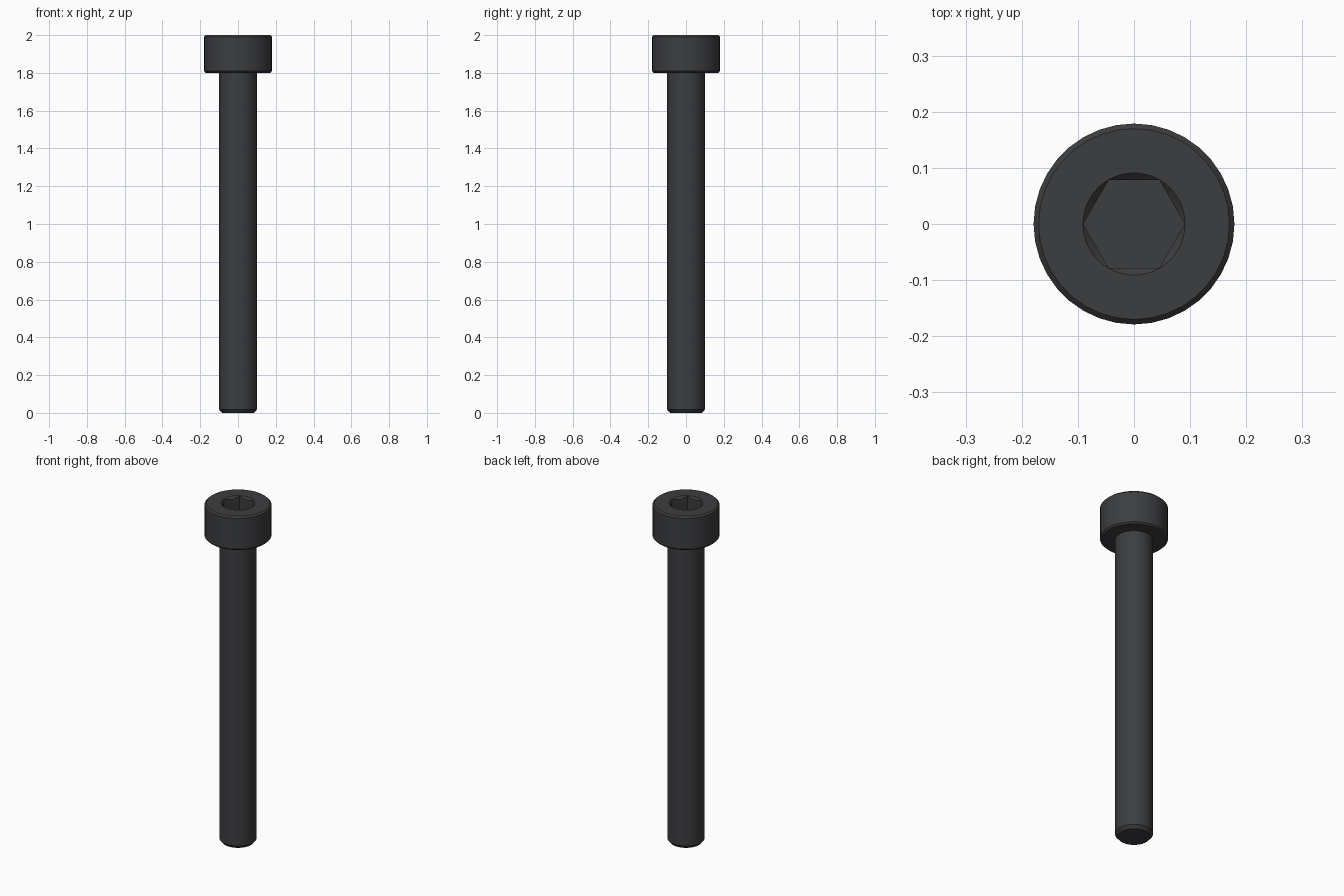
import bpy, bmesh, math
from mathutils import Matrix, Vector

if "Cube" in bpy.data.objects:
    bpy.data.objects.remove(bpy.data.objects["Cube"])

SIDES = 36


def lathe(name, profile, sides):
    """Revolve (radius, z) points around z, with flat caps at both ends."""
    bm = bmesh.new()
    rings = []
    for r, z in profile:
        rings.append([bm.verts.new((r * math.cos(2 * math.pi * i / sides),
                                    r * math.sin(2 * math.pi * i / sides), z))
                      for i in range(sides)])
    for a, b in zip(rings, rings[1:]):
        for i in range(sides):
            j = (i + 1) % sides
            bm.faces.new((a[i], a[j], b[j], b[i]))
    bm.faces.new(rings[0][::-1])
    bm.faces.new(rings[-1])
    bmesh.ops.recalc_face_normals(bm, faces=bm.faces)
    mesh = bpy.data.meshes.new(name)
    bm.to_mesh(mesh)
    bm.free()
    obj = bpy.data.objects.new(name, mesh)
    bpy.context.collection.objects.link(obj)
    return obj


# Screw body: chamfered tip, shank, head with chamfered rims
screw = lathe("cap_screw", [
    (0.085, 0.0), (0.1, 0.018), (0.1, 1.8), (0.17, 1.8),
    (0.179, 1.809), (0.179, 1.991), (0.17, 2.0)], SIDES)

# Hex socket and its conical lead-in
cutters = [lathe("lead_in_cutter", [(0.012, 1.921), (0.111, 2.02)], 48),
           lathe("hex_socket_cutter", [(0.0905, 1.9), (0.0905, 2.05)], 6)]
bpy.context.view_layer.objects.active = screw
screw.select_set(True)
for cutter in cutters:
    mod = screw.modifiers.new(cutter.name, "BOOLEAN")
    mod.operation = "DIFFERENCE"
    mod.solver = "EXACT"
    mod.object = cutter
    bpy.ops.object.modifier_apply(modifier=mod.name)
    bpy.data.objects.remove(cutter)

bpy.ops.object.shade_smooth_by_angle(angle=math.radians(30))

# Black oxide finish
black = bpy.data.materials.new("black_oxide")
black.diffuse_color = (0.045, 0.047, 0.05, 1)
black.use_nodes = True
black.node_tree.nodes["Principled BSDF"].inputs["Base Color"].default_value = black.diffuse_color
screw.data.materials.clear()
screw.data.materials.append(black)
